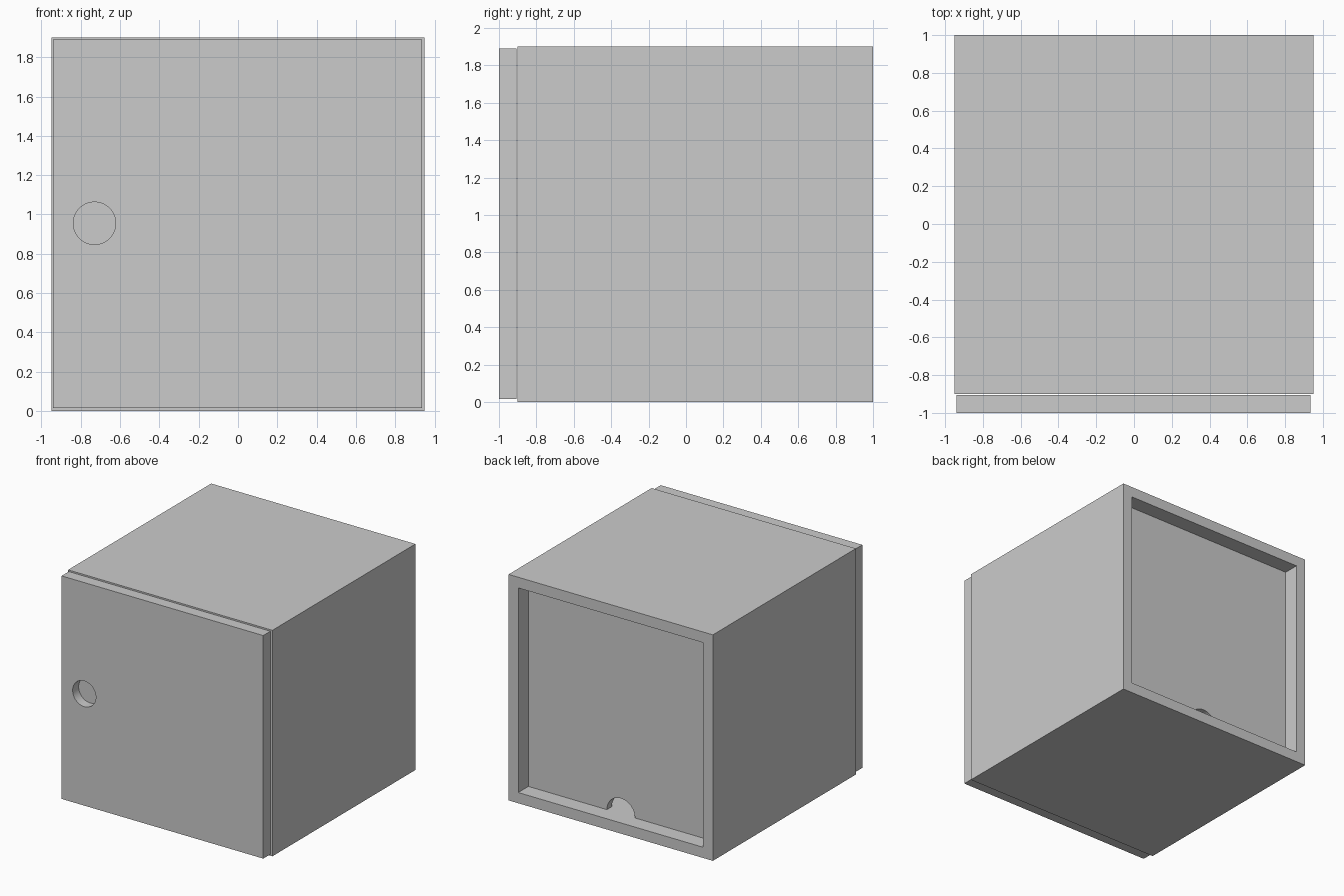
import bpy
import bmesh
import math

if "Cube" in bpy.data.objects:
    bpy.data.objects.remove(bpy.data.objects["Cube"])


def box(name, x0, x1, y0, y1, z0, z1):
    bm = bmesh.new()
    bmesh.ops.create_cube(bm, size=1)
    for v in bm.verts:
        v.co = ((x0 + x1) / 2 + v.co.x * (x1 - x0),
                (y0 + y1) / 2 + v.co.y * (y1 - y0),
                (z0 + z1) / 2 + v.co.z * (z1 - z0))
    me = bpy.data.meshes.new(name)
    bm.to_mesh(me)
    bm.free()
    ob = bpy.data.objects.new(name, me)
    bpy.context.collection.objects.link(ob)
    return ob


def cylinder_y(name, x, z, r, y0, y1):
    bpy.ops.mesh.primitive_cylinder_add(
        vertices=64, radius=r, depth=y1 - y0,
        location=(x, (y0 + y1) / 2, z), rotation=(math.pi / 2, 0, 0))
    ob = bpy.context.object
    ob.name = name
    return ob


def cut(target, cutter):
    mod = target.modifiers.new("cut", 'BOOLEAN')
    mod.operation = 'DIFFERENCE'
    mod.solver = 'EXACT'
    mod.object = cutter
    bpy.context.view_layer.objects.active = target
    bpy.ops.object.modifier_apply(modifier=mod.name)
    bpy.data.objects.remove(cutter, do_unlink=True)


W, H, T = 0.95, 1.9, 0.09       # half width, height, board thickness
FRONT, BACK = -0.90, 1.0

# Carcass: square tube open front and back
carcass = box("carcass", -W, W, FRONT, BACK, 0, H)
cut(carcass, box("opening", -W + T, W - T, FRONT - 0.1, BACK + 0.1, T, H - T))

# Recessed back panel with a semicircular cable notch
panel = box("back_panel", -W + T, W - T, 0.80, 0.865, T, H - T)
cut(panel, cylinder_y("notch", 0, T, 0.13, 0.7, 0.95))

# Door with round finger recess
door = box("door", -0.94, 0.935, -1.0, -0.905, 0.015, 1.89)
cut(door, cylinder_y("finger_hole", -0.73, 0.955, 0.108, -1.1, -0.92))

# Smooth round edges, keep corners crisp
for ob in (panel, door):
    bpy.ops.object.select_all(action='DESELECT')
    ob.select_set(True)
    bpy.context.view_layer.objects.active = ob
    bpy.ops.object.shade_smooth_by_angle(angle=math.radians(30))
